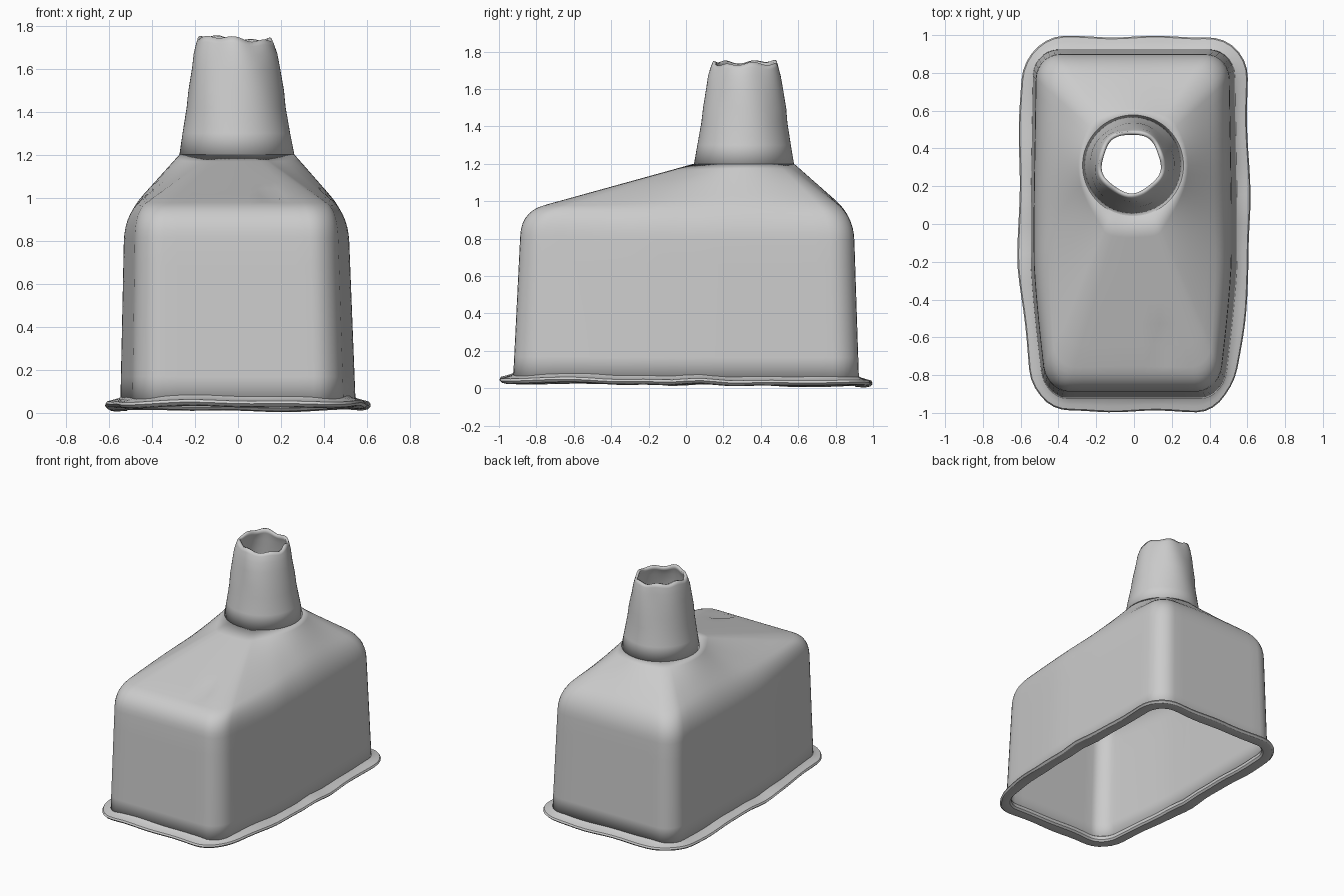
import bpy
from math import sin, cos, pi, atan2, radians
from mathutils import Vector

cube = bpy.data.objects.get("Cube")
if cube:
    bpy.data.objects.remove(cube)

NECK_Y = 0.31


def outline(w, l, r, z, shift=0.0):
    """Rounded rectangle, counter-clockwise from above, narrower to the front."""
    pts = []
    corners = [(1, 1, 0), (-1, 1, 1), (-1, -1, 2), (1, -1, 3)]
    for k, (sx, sy, q) in enumerate(corners):
        arc = [Vector((sx * (w - r) + r * cos(pi / 2 * (q + s / 7)),
                       sy * (l - r) + r * sin(pi / 2 * (q + s / 7)), z))
               for s in range(8)]
        pts += arc
        nx, ny, nq = corners[(k + 1) % 4]
        nxt = Vector((nx * (w - r) + r * cos(pi / 2 * nq),
                      ny * (l - r) + r * sin(pi / 2 * nq), z))
        steps = 20 if k % 2 else 10
        pts += [arc[-1].lerp(nxt, s / steps) for s in range(1, steps)]
    for p in pts:
        front = min(max((-0.2 - p.y) / 0.7, 0), 1)
        back = min(max((p.y - 0.1) / 0.8, 0), 1)
        p.x = p.x * (1 - 0.13 * front ** 1.3 - 0.025 * back) + shift
    return pts


def loft(name, rings, closed=False, thickness=0.0):
    """Join equal rings of points with quads."""
    n = len(rings[0])
    verts = [p for ring in rings for p in ring]
    faces = []
    for j in range(len(rings) if closed else len(rings) - 1):
        a, b = j * n, (j + 1) % len(rings) * n
        for i in range(n):
            k = (i + 1) % n
            faces.append((a + i, a + k, b + k, b + i))
    mesh = bpy.data.meshes.new(name)
    mesh.from_pydata(verts, [], faces)
    mesh.update()
    obj = bpy.data.objects.new(name, mesh)
    bpy.context.collection.objects.link(obj)
    if thickness:
        mod = obj.modifiers.new("wall", "SOLIDIFY")
        mod.thickness = thickness
        mod.offset = -1
    bpy.ops.object.select_all(action="DESELECT")
    obj.select_set(True)
    bpy.context.view_layer.objects.active = obj
    bpy.ops.object.shade_smooth_by_angle(angle=radians(28))
    return obj


# Body: tapered walls, filleted shoulder, roof drawn in to the neck circle
base = outline(0.547, 0.925, 0.14, 0.04)
top = outline(0.52, 0.888, 0.13, 0.92, -0.008)
for p in top:
    p.y += 0.008
    p.z -= 0.028 * min(p.y, 0)
neck_ring = []
for p in top:
    a = atan2(p.y - NECK_Y, p.x)
    neck_ring.append(Vector((0.268 * cos(a) - 0.005, NECK_Y + 0.268 * sin(a), 1.2)))

fillet = 0.13
low = [t + (b - t).normalized() * fillet for b, t in zip(base, top)]
high = [t + (n - t).normalized() * fillet for t, n in zip(top, neck_ring)]
rings = [[b.lerp(e, s / 6) for b, e in zip(base, low)] for s in range(6)]
for s in range(8):
    t = s / 7
    rings.append([a.lerp(c, t).lerp(c.lerp(b, t), t)
                  for a, c, b in zip(low, top, high)])
rings += [[a.lerp(b, s / 7) for a, b in zip(high, neck_ring)] for s in range(1, 8)]

# Small dent in the front of the roof
dent = min((p for ring in rings for p in ring),
           key=lambda p: (p - Vector((0.15, -0.68, 0.99))).length)
dent.z -= 0.025
loft("hood_body", rings, thickness=0.025)

# Neck: slightly irregular tapered tube with a ragged open end
neck_profile = [(1.195, 0.268, 0.31), (1.3, 0.25, 0.31), (1.42, 0.23, 0.31),
                (1.5, 0.222, 0.312), (1.6, 0.205, 0.314), (1.67, 0.194, 0.316),
                (1.715, 0.181, 0.32), (1.74, 0.172, 0.322)]
neck_rings = []
for z, r, cy in neck_profile:
    up = (z - 1.195) / 0.545
    ring = []
    for i in range(64):
        a = 2 * pi * i / 64
        rr = r + 0.005 * up * sin(5 * a + 9 * z)
        zz = z + up ** 6 * (0.007 * sin(7 * a) + 0.006 * sin(3 * a + 1)
                            - 0.008 * cos(a))
        ring.append(Vector((rr * cos(a) - 0.005 - 0.01 * up, cy + rr * sin(a), zz)))
    neck_rings.append(ring)
loft("neck_tube", neck_rings, thickness=0.018)

# Rim: rolled, gently wavy lip around the open base
rim_profile = [(-0.02, 0.022), (0.03, 0.018), (0.055, 0.023), (0.067, 0.035),
               (0.06, 0.047), (0.035, 0.053), (0.008, 0.062), (-0.01, 0.075),
               (-0.03, 0.06), (-0.032, 0.035)]
rim_rings = []
for out, z in rim_profile:
    ring = outline(0.545 + out, 0.925 + out, 0.16 + out, z)
    for p in ring:
        a = atan2(p.y, p.x)
        p.z += -0.009 * p.y + 0.004 * sin(7 * a + 1) + 0.003 * sin(13 * a)
        if out > 0.02:
            p.x += 0.006 * sin(9 * p.y)
            p.y += 0.005 * sin(14 * p.x)
    rim_rings.append(ring)
loft("base_rim", rim_rings, closed=True)
